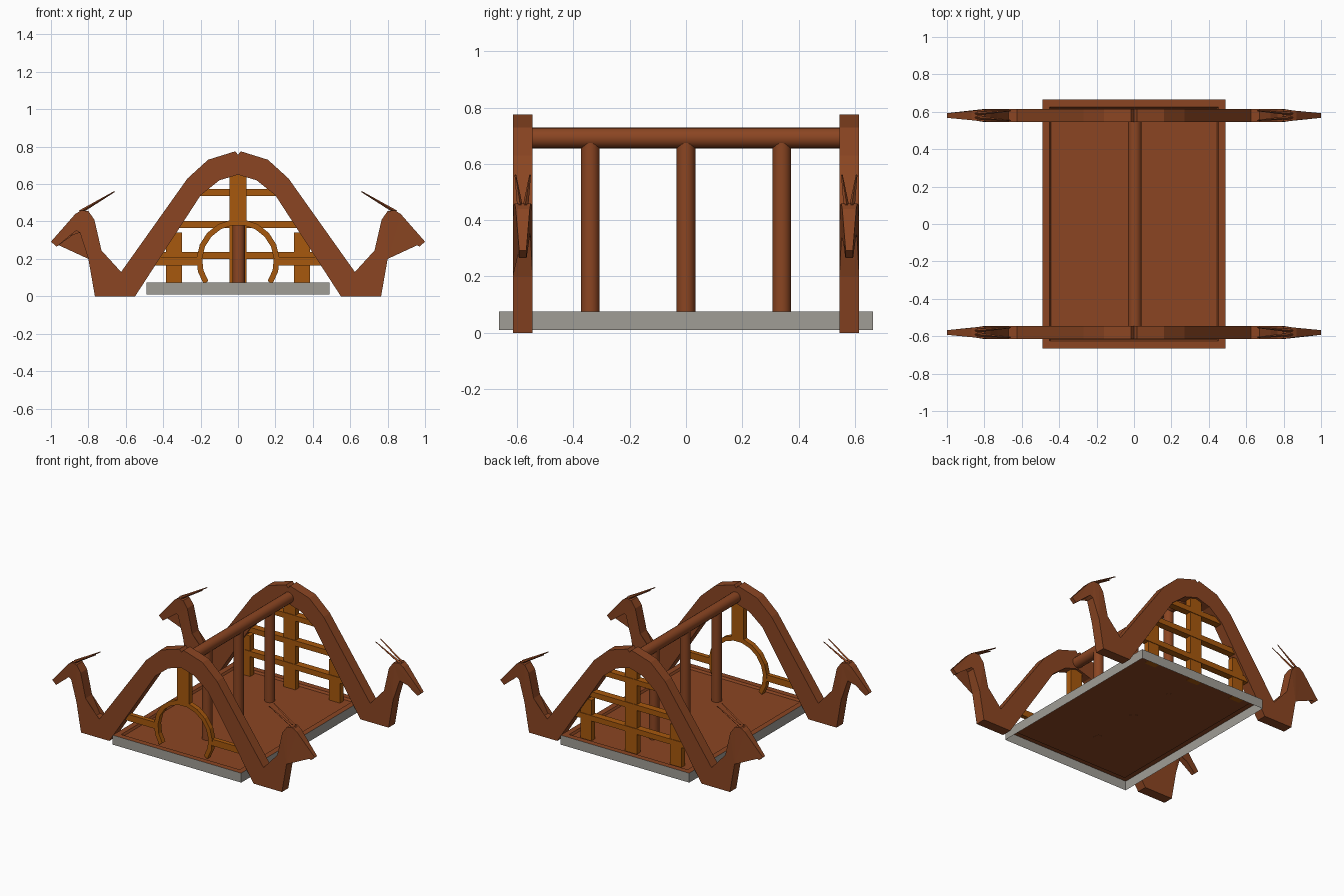
import bpy, bmesh, math
from mathutils import Vector

if "Cube" in bpy.data.objects:
    bpy.data.objects.remove(bpy.data.objects["Cube"])


def material(name, rgb):
    m = bpy.data.materials.new(name)
    m.diffuse_color = (*rgb, 1)
    m.use_nodes = True
    m.node_tree.nodes["Principled BSDF"].inputs["Base Color"].default_value = m.diffuse_color
    return m


BROWN = material("red brown timber", (0.258, 0.060, 0.016))
AMBER = material("amber timber", (0.39, 0.098, 0.004))
GREY = material("stone grey", (0.352, 0.337, 0.305))


def finish(name, bm, *mats):
    bmesh.ops.recalc_face_normals(bm, faces=bm.faces)
    me = bpy.data.meshes.new(name)
    bm.to_mesh(me)
    bm.free()
    for m in mats:
        me.materials.append(m)
    ob = bpy.data.objects.new(name, me)
    bpy.context.collection.objects.link(ob)
    return ob


def box(name, x0, x1, y0, y1, z0, z1, mat):
    bm = bmesh.new()
    bmesh.ops.create_cube(bm, size=1)
    for v in bm.verts:
        v.co = ((x0 + x1) / 2 + v.co.x * (x1 - x0),
                (y0 + y1) / 2 + v.co.y * (y1 - y0),
                (z0 + z1) / 2 + v.co.z * (z1 - z0))
    return finish(name, bm, mat)


def rod(name, a, b, r0, r1, sides, mat, smooth=False):
    a, b = Vector(a), Vector(b)
    bm = bmesh.new()
    bmesh.ops.create_cone(bm, cap_ends=True, segments=sides, radius1=r0,
                          radius2=r1, depth=(b - a).length)
    q = (b - a).to_track_quat('Z', 'Y')
    for v in bm.verts:
        v.co = q @ v.co + (a + b) / 2
    ob = finish(name, bm, mat)
    if smooth:
        for p in ob.data.polygons:
            p.use_smooth = len(p.vertices) == 4
    return ob


# Rafter with animal head: half profile in x, z
PROFILE = [(0, .757), (.015, .775), (.16, .73), (.27, .63), (.625, .13),
           (.67, .13), (.73, .245), (.768, .41), (.80, .455), (.838, .46),
           (.87, .44), (1.0, .292), (.97, .265), (.865, .352), (.845, .34),
           (.80, .20), (.765, 0), (.55, 0), (.20, .54), (.10, .62), (0, .65)]


def half_width(x, z):
    if z < .25 and x < .9 or x < .78:
        return .035
    return .035 - .0225 * min(1, (x - .78) / .2)


for y, end in ((-.58, "front"), (.58, "back")):
    for s, side in ((-1, "left"), (1, "right")):
        bm = bmesh.new()
        rings = [[bm.verts.new((s * x, y + k * half_width(x, z), z))
                  for x, z in PROFILE] for k in (-1, 1)]
        caps = [bm.faces.new(r) for r in rings]
        n = len(PROFILE)
        for i in range(n):
            j = (i + 1) % n
            bm.faces.new((rings[0][i], rings[0][j], rings[1][j], rings[1][i]))
        bmesh.ops.triangulate(bm, faces=caps)
        finish(f"{end}_{side}_rafter", bm, BROWN)
        # pair of swept horns
        for k in (-1, 1):
            rod(f"{end}_{side}_horn", (s * .845, y + k * .010, .45),
                (s * .66, y + k * .026, .56), .010, .003, 4, BROWN)

# Ridge beam and posts
rod("ridge_beam", (.004, -.56, .692), (.004, .56, .692), .037, .037, 18, BROWN, True)
for y in (-.34, 0, .34):
    rod("ridge_post", (.004, y, .06), (.004, y, .68), .033, .033, 18, BROWN, True)

# Platform: open-bottomed, grey sides, brown recessed floor
bm = bmesh.new()
bmesh.ops.create_cube(bm, size=1)
for v in bm.verts:
    v.co = (v.co.x * .98, v.co.y * 1.33, .0425 + v.co.z * .065)
bm.faces.ensure_lookup_table()
bottom = min(bm.faces, key=lambda f: f.calc_center_median().z)
top = max(bm.faces, key=lambda f: f.calc_center_median().z)
bmesh.ops.delete(bm, geom=[bottom], context='FACES_ONLY')
for f in bm.faces:
    f.material_index = 0 if f is top else 1
bmesh.ops.inset_region(bm, faces=[top], thickness=.055)
bmesh.ops.inset_region(bm, faces=[top], thickness=.012, depth=-.014)
for f in bm.faces:
    c = f.calc_center_median()
    f.material_index = 1 if abs(c.x) > .485 or abs(c.y) > .66 else 0
finish("platform", bm, BROWN, GREY)

# Front wall: round doorway, king post and low rails
bm = bmesh.new()
SEG, RO, RI, CZ = 13, .222, .192, .19
low = math.asin(.125 / RO)
prev = first = None
for i in range(SEG + 1):
    a = -low + (math.pi + 2 * low) * i / SEG
    ring = [bm.verts.new((r * math.cos(a), y, CZ + r * math.sin(a)))
            for r, y in ((RO, -.597), (RO, -.563), (RI, -.563), (RI, -.597))]
    if prev:
        for k in range(4):
            m = (k + 1) % 4
            bm.faces.new((prev[k], prev[m], ring[m], ring[k]))
    else:
        first = ring
    prev = ring
bm.faces.new(first)
bm.faces.new(prev)
finish("door_ring", bm, AMBER)
box("front_king_post", -.045, .045, -.60, -.56, .40, .67, AMBER)
for s, side in ((-1, "left"), (1, "right")):
    a, b = sorted((s * .205, s * .46))
    box(f"front_{side}_rail", a, b, -.595, -.565, .165, .21, AMBER)

# Back wall: lattice of posts and rails
box("back_king_post", -.045, .045, .56, .60, .06, .67, AMBER)
for s, side in ((-1, "left"), (1, "right")):
    a, b = sorted((s * .30, s * .385))
    box(f"back_{side}_post", a, b, .56, .60, .06, .34, AMBER)
for z, half in ((.20, .46), (.365, .35), (.537, .24)):
    box("back_rail", -half, half, .556, .604, z, z + .037, AMBER)
